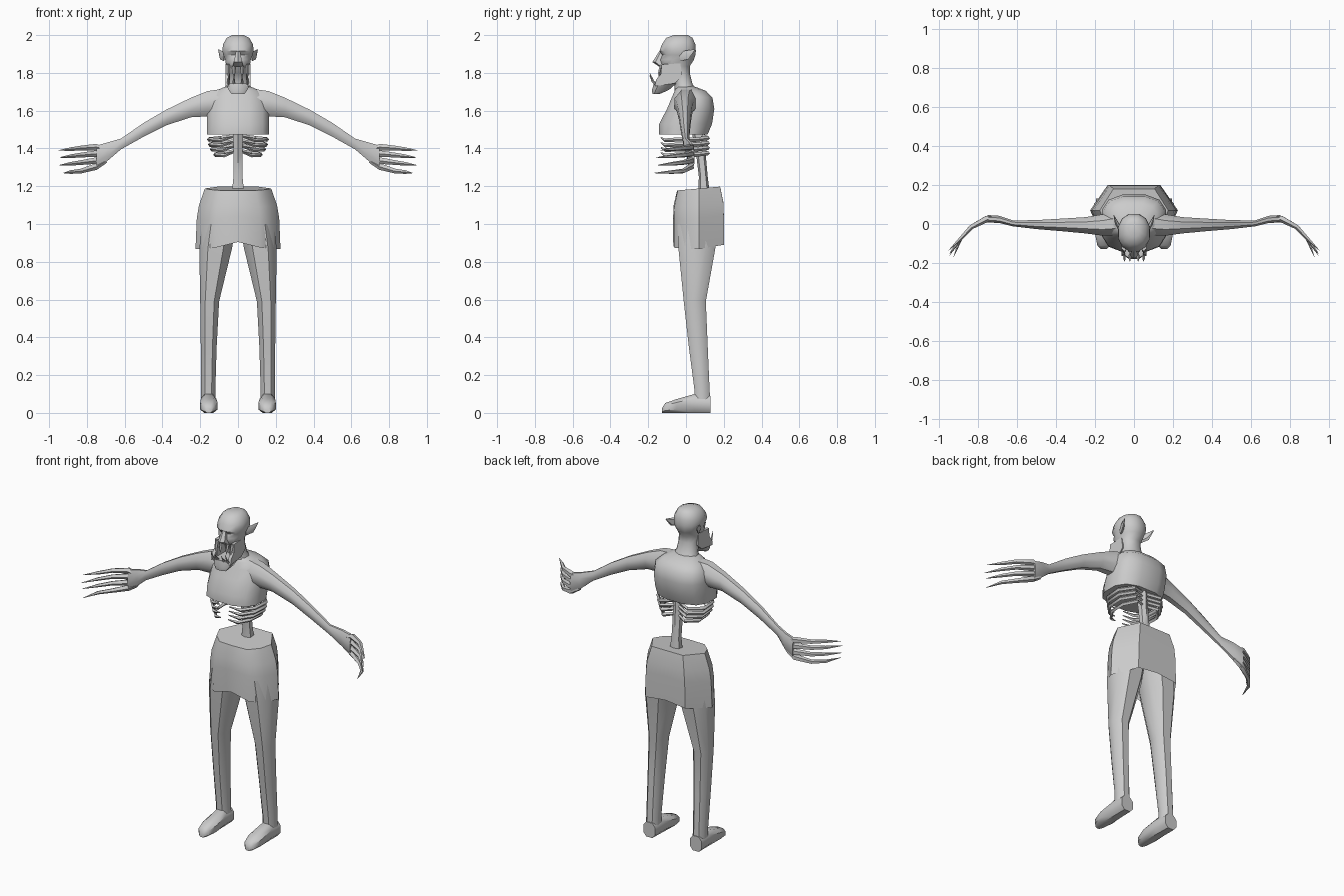
import bpy, bmesh, math
from mathutils import Vector


def finish(name, bm, mirror=False, angle=45):
    bmesh.ops.recalc_face_normals(bm, faces=bm.faces)
    me = bpy.data.meshes.new(name)
    bm.to_mesh(me)
    bm.free()
    ob = bpy.data.objects.new(name, me)
    bpy.context.collection.objects.link(ob)
    bpy.ops.object.select_all(action='DESELECT')
    ob.select_set(True)
    bpy.context.view_layer.objects.active = ob
    bpy.ops.object.shade_smooth_by_angle(angle=math.radians(angle))
    if mirror:
        ob.modifiers.new("Mirror", 'MIRROR').use_mirror_merge = False
    return ob


def skin(loops, caps=(True, True)):
    bm = bmesh.new()
    rings = [[bm.verts.new(p) for p in loop] for loop in loops]
    n = len(rings[0])
    for r, s in zip(rings, rings[1:]):
        for i in range(n):
            j = (i + 1) % n
            bm.faces.new((r[i], r[j], s[j], s[i]))
    if caps[0]:
        bm.faces.new(rings[0])
    if caps[1]:
        bm.faces.new(rings[-1])
    return bm


def loft(name, axis, rings, n=10, p=1.0, mirror=False):
    """Each ring: position on axis, then low/high bounds on the other two axes."""
    loops = []
    for t, a0, a1, b0, b1 in rings:
        loop = []
        for i in range(n):
            w = 2 * math.pi * (i + 0.5) / n
            c, s = math.cos(w), math.sin(w)
            k = math.cos(math.pi / n)
            c, s = c / k, s / k
            c = math.copysign(min(1, abs(c)) ** p, c)
            s = math.copysign(min(1, abs(s)) ** p, s)
            a = (a0 + a1) / 2 + c * (a1 - a0) / 2
            b = (b0 + b1) / 2 + s * (b1 - b0) / 2
            loop.append({'x': (t, a, b), 'y': (a, t, b), 'z': (a, b, t)}[axis])
        loops.append(loop)
    return finish(name, skin(loops), mirror)


def tube(name, pts, radii, flat=1.0, mirror=True, n=5):
    """Sweep a small polygon along a path."""
    pts = [Vector(q) for q in pts]
    loops = []
    for i, q in enumerate(pts):
        d = (pts[min(i + 1, len(pts) - 1)] - pts[max(i - 1, 0)]).normalized()
        ref = Vector((0, 0, 1)) if abs(d.z) < 0.8 else Vector((0, 1, 0))
        u = d.cross(ref).normalized()
        v = u.cross(d)
        loops.append([q + radii[i] * (math.cos(w) * u * flat + math.sin(w) * v)
                      for w in (2 * math.pi * k / n for k in range(n))])
    return finish(name, skin(loops), mirror)


def prism(name, profile, x0, x1, mirror=False):
    """Side profile (y, z) spanning x0..x1."""
    return finish(name, skin([[(x, y, z) for y, z in profile] for x in (x0, x1)]), mirror, 30)


# Chest
loft("chest", 'z', [
    (1.475, -.165, .165, -.143, .115), (1.53, -.165, .165, -.142, .138),
    (1.61, -.165, .165, -.10, .15), (1.67, -.155, .155, -.075, .14),
    (1.705, -.12, .12, -.06, .105), (1.73, -.06, .06, -.05, .04)], 12, 0.75)

# Neck and skull in one skin
loft("head", 'z', [
    (1.69, -.085, .085, -.06, .07), (1.74, -.062, .062, -.06, .035),
    (1.80, -.056, .056, -.08, .02), (1.835, -.062, .062, -.13, .02),
    (1.87, -.068, .068, -.135, .042), (1.895, -.078, .078, -.125, .05),
    (1.915, -.082, .082, -.14, .052), (1.95, -.08, .08, -.128, .05),
    (1.985, -.06, .06, -.105, .035), (2.0, -.03, .03, -.065, .01)], 12, 0.9)

# Nose, cheeks and gaping lower jaw
loft("nose", 'z', [(1.835, -.028, .028, -.145, -.10), (1.857, -.022, .022, -.178, -.10),
                   (1.92, -.01, .01, -.138, -.10)], 6)
prism("cheek", [(-.03, 1.85), (-.13, 1.845), (-.132, 1.795), (-.158, 1.765),
                (-.165, 1.73), (-.06, 1.745), (-.02, 1.78)], .046, .065, True)
loft("lower_jaw", 'z', [(1.688, -.034, .034, -.178, -.14), (1.71, -.05, .05, -.18, -.09),
                        (1.745, -.064, .064, -.17, -.05)], 8, 0.7)

# Fangs
for x, h in ((.05, .06), (.022, .045)):
    tube("lower_fang", [(x, -.158, 1.74), (x, -.175, 1.755), (x * .95, -.192, 1.74 + h)],
         [.008, .007, .001], n=4)
    tube("upper_fang", [(x, -.13, 1.84), (x, -.14, 1.80), (x * .9, -.142, 1.84 - h * 1.4)],
         [.009, .008, .001], n=4)

# Pointed ears
tube("ear", [(.07, -.03, 1.885), (.088, .005, 1.895), (.104, .045, 1.922)],
     [.024, .026, .003], .4)

# Arms, palms and claw-like fingers
loft("arm", 'x', [
    (.08, -.06, .07, 1.57, 1.715), (.16, -.06, .05, 1.57, 1.704),
    (.25, -.048, .035, 1.565, 1.668), (.38, -.036, .027, 1.522, 1.605),
    (.50, -.026, .02, 1.462, 1.535), (.62, -.012, .018, 1.395, 1.452),
    (.69, .005, .042, 1.335, 1.432), (.75, .008, .046, 1.29, 1.415)], 8, 1.0, True)
for i, (z0, z1, z2, x2, y2) in enumerate((
        (1.407, 1.402, 1.39, .95, -.135), (1.372, 1.365, 1.352, .945, -.16),
        (1.335, 1.325, 1.312, .945, -.15), (1.303, 1.28, 1.27, .925, -.17))):
    tube("finger", [(.70, .025, z0 * .6 + .4 * 1.38), (.755, .027, z0), (.835, -.015, z1),
                    (.89, -.075, (z1 + z2) / 2), (x2, y2, z2)],
         [.012, .018, .013, .01, .001])

# Spine and exposed lower ribs
loft("spine", 'z', [(1.17, -.032, .032, .065, .125), (1.25, -.024, .024, .068, .115),
                    (1.36, -.024, .024, .055, .105), (1.49, -.026, .026, .03, .10)], 6)
for z, w in ((1.447, .155), (1.42, .15), (1.395, .14), (1.367, .122)):
    tube("rib", [(.01, .085, z + .02), (w * .6, .118, z + .008), (w, .05, z),
                 (w * .95, -.05, z), (w * .6, -.11, z - .004), (w * .2, -.132, z + .01)],
         [.01, .011, .012, .011, .01, .003], .8, n=4)

# Skirt: half outline mirrored, with a notched hem
half = [(0, -.068, .905), (.12, -.064, .875), (.19, -.005, .868),
        (.225, .07, .868), (.135, .2, .89), (0, .2, .905)]
outline = half + [(-x, y, z) for x, y, z in half[-2:0:-1]]
loops = []
for sx, sy, lift in ((1, 1, 0), (.97, 1.0, .5), (.92, .98, .72), (.78, .85, 1), (.2, .35, 1)):
    loops.append([(x * sx, .07 + (y - .07) * sy,
                   z + (1.188 + .09 * (y - .07) * min(sy, 1) - z) * lift) for x, y, z in outline])
finish("skirt", skin(loops, (False, True)), angle=40)

# Legs and pointed feet
loft("leg", 'z', [
    (.03, .118, .195, .045, .13), (.12, .12, .195, .045, .125), (.35, .113, .197, .015, .115),
    (.59, .10, .20, -.012, .105), (.87, .032, .205, -.04, .155),
    (1.0, .01, .19, -.045, .16)], 8, 0.85, True)
loft("foot", 'y', [
    (.13, .118, .196, 0, .09), (.045, .115, .196, 0, .10), (-.05, .108, .2, 0, .073),
    (-.11, .122, .188, 0, .052), (-.127, .138, .172, 0, .025)], 8, 0.75, True)
